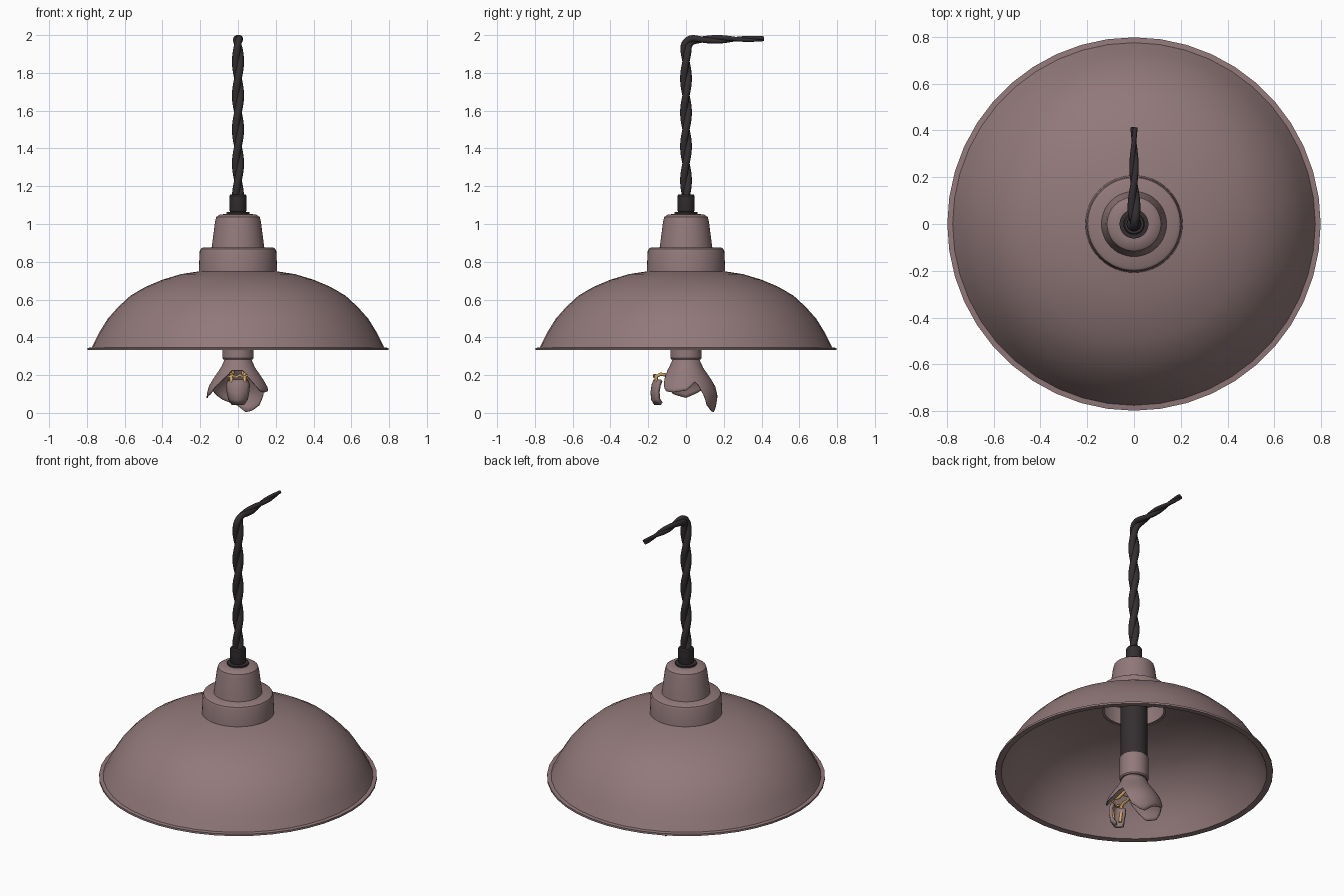
import bpy, bmesh, math
from mathutils import Vector

if "Cube" in bpy.data.objects:
    bpy.data.objects.remove(bpy.data.objects["Cube"])


def material(name, rgb):
    m = bpy.data.materials.new(name)
    m.diffuse_color = (*rgb, 1)
    m.use_nodes = True
    m.node_tree.nodes["Principled BSDF"].inputs["Base Color"].default_value = m.diffuse_color
    return m


MAUVE = material("dusty_mauve", (0.285, 0.19, 0.195))
BLACK = material("soft_black", (0.034, 0.028, 0.030))
GOLD = material("gold_wire", (0.68, 0.42, 0.12))


def finish(name, bm, mat, angle=35):
    bmesh.ops.recalc_face_normals(bm, faces=bm.faces)
    me = bpy.data.meshes.new(name)
    bm.to_mesh(me)
    bm.free()
    me.materials.append(mat)
    ob = bpy.data.objects.new(name, me)
    bpy.context.collection.objects.link(ob)
    bpy.ops.object.select_all(action='DESELECT')
    ob.select_set(True)
    bpy.context.view_layer.objects.active = ob
    bpy.ops.object.shade_smooth_by_angle(angle=math.radians(angle))
    return ob


def lathe(name, profile, mat, n=48):
    bm = bmesh.new()
    rings = []
    for r, z in profile:
        if r == 0:
            rings.append([bm.verts.new((0, 0, z))] * n)
        else:
            rings.append([bm.verts.new((r * math.cos(2 * math.pi * i / n),
                                        r * math.sin(2 * math.pi * i / n), z)) for i in range(n)])
    for a, b in zip(rings, rings[1:]):
        for i in range(n):
            j = (i + 1) % n
            vs = list(dict.fromkeys((a[i], a[j], b[j], b[i])))
            bm.faces.new(vs)
    return finish(name, bm, mat)


def tube(name, pts, radii, mat, sides=10):
    # round tube along a path
    bm = bmesh.new()
    rings = []
    for k, p in enumerate(pts):
        t = (pts[min(k + 1, len(pts) - 1)] - pts[max(k - 1, 0)]).normalized()
        u = (Vector((1, 0, 0)) - t * t.x).normalized()
        v = t.cross(u)
        rings.append([bm.verts.new(p + radii[k] * (u * math.cos(2 * math.pi * i / sides)
                                                   + v * math.sin(2 * math.pi * i / sides)))
                      for i in range(sides)])
    for a, b in zip(rings, rings[1:]):
        for i in range(sides):
            j = (i + 1) % sides
            bm.faces.new((a[i], a[j], b[j], b[i]))
    bm.faces.new(rings[0])
    bm.faces.new(rings[-1])
    return finish(name, bm, mat, 60)


def lerp_table(table, x):
    for (a, va), (b, vb) in zip(table, table[1:]):
        if x <= b:
            return va + (vb - va) * (x - a) / (b - a)
    return table[-1][1]


# Dome shade: outside, then back down the inside
outer = [(0.798, 0.332), (0.798, 0.344), (0.775, 0.346), (0.735, 0.425), (0.69, 0.498), (0.635, 0.56),
         (0.57, 0.62), (0.49, 0.667), (0.40, 0.705), (0.30, 0.735), (0.19, 0.752)]
inner = [(0.18, 0.737), (0.295, 0.72), (0.393, 0.69), (0.482, 0.652), (0.56, 0.606), (0.623, 0.548),
         (0.677, 0.487), (0.721, 0.417), (0.763, 0.334)]
lathe("shade", outer + inner + [outer[0]], MAUVE, 44)

# Stepped cap above the shade
lathe("shade_collar", [(0.17, 0.745), (0.208, 0.745), (0.203, 0.855), (0.198, 0.868), (0.185, 0.876),
                       (0.09, 0.876)], MAUVE)
lathe("shade_cap", [(0.14, 0.872), (0.138, 0.885), (0.121, 1.015), (0.115, 1.037), (0.098, 1.049),
                    (0.07, 1.053), (0, 1.053)], MAUVE)

# Cord grip
lathe("cord_grip", [(0.062, 1.05), (0.062, 1.063), (0.042, 1.065), (0.045, 1.072), (0.046, 1.148),
                    (0.041, 1.155), (0, 1.155)], BLACK, 24)

# Twisted two-strand cord, bent over at the top and tapering to its end
path = [Vector((0, 0, 1.14 + 0.79 * i / 60)) for i in range(60)]
path += [Vector((0, 0.045 - 0.045 * math.cos(a), 1.93 + 0.046 * math.sin(a)))
         for a in [math.pi / 2 * i / 8 for i in range(9)]]
path += [Vector((0, 0.045 + 0.368 * i / 30, 1.976 + 0.005 * i / 30)) for i in range(1, 31)]
for s in range(2):
    pts, radii, dist = [], [], 0
    for k, p in enumerate(path):
        if k:
            dist += (p - path[k - 1]).length
        t = (path[min(k + 1, len(path) - 1)] - path[max(k - 1, 0)]).normalized()
        side = t.cross(Vector((1, 0, 0)))
        f = 1 if dist < 0.78 else max(0.5, 1 - (dist - 0.78) * 1.3)
        a = 2 * math.pi * dist / 0.36 + math.pi * s
        pts.append(p + 0.012 * f * (Vector((1, 0, 0)) * math.cos(a) + side * math.sin(a)))
        radii.append(0.020 * f)
    tube(f"cord_strand_{s + 1}", pts, radii, BLACK)

# Lamp holder inside the shade
lathe("lamp_holder", [(0, 0.87), (0.078, 0.87), (0.078, 0.41), (0, 0.41)], BLACK, 32)
lathe("holder_ring", [(0, 0.425), (0.083, 0.425), (0.083, 0.29), (0.078, 0.283), (0, 0.283)], MAUVE, 32)

# Broken bulb: a glass shell whose lower edge height follows the direction
radius_at = [(-0.01, 0.148), (0.04, 0.16), (0.09, 0.167), (0.14, 0.155), (0.19, 0.125),
             (0.24, 0.09), (0.29, 0.068)]
edge_at = [(0, 0.12), (22, 0.17), (45, 0.04), (62, 0.01), (75, 0.004), (92, 0.04), (120, 0.07),
           (148, 0.12), (180, 0.08), (205, 0.10), (225, 0.16), (250, 0.225), (285, 0.225),
           (300, 0.18), (318, 0.115), (335, 0.11), (360, 0.12)]
bm = bmesh.new()
N, ROWS = 72, 10
grid = []
for i in range(N):
    a = 360 * i / N
    low = lerp_table(edge_at, a)
    col = []
    for j in range(ROWS + 1):
        z = 0.288 + (low - 0.288) * j / ROWS
        r = lerp_table(radius_at, z)
        col.append(bm.verts.new((r * math.cos(math.radians(a)), r * math.sin(math.radians(a)), z)))
    grid.append(col)
for i in range(N):
    a, b = grid[i], grid[(i + 1) % N]
    for j in range(ROWS):
        bm.faces.new((a[j], b[j], b[j + 1], a[j + 1]))
bulb = finish("broken_bulb", bm, MAUVE, 45)
mod = bulb.modifiers.new("glass_thickness", 'SOLIDIFY')
mod.thickness = 0.006

# Hanging shard: a small curved flake in front
bm = bmesh.new()
rows = [(0.178, 0.052, -0.172), (0.15, 0.064, -0.182), (0.11, 0.06, -0.188),
        (0.07, 0.052, -0.185), (0.042, 0.034, -0.168)]
strip = [[bm.verts.new((w * u / 4, y + 0.035 * (u / 4) ** 2, z)) for u in range(-4, 5)] for z, w, y in rows]
for a, b in zip(strip, strip[1:]):
    for i in range(8):
        bm.faces.new((a[i], a[i + 1], b[i + 1], b[i]))
shard = finish("hanging_shard", bm, MAUVE, 60)
mod = shard.modifiers.new("shard_thickness", 'SOLIDIFY')
mod.thickness = 0.02
mod.offset = -1

# Gold filament wires reaching out to the shard
for s in (-1, 1):
    pts = [Vector((s * x, y, z)) for x, y, z in
           [(0.02, 0.0, 0.29), (0.024, -0.05, 0.225), (0.03, -0.1, 0.2), (0.036, -0.135, 0.205),
            (0.036, -0.158, 0.192), (0.034, -0.155, 0.15), (0.025, -0.155, 0.08)]]
    tube("filament_left" if s < 0 else "filament_right", pts, [0.009] * 7, GOLD, 8)
pts = [Vector((x, -0.158 - 0.01 * math.cos(x * 30), 0.195 + 0.006 * math.sin(x * 150)))
       for x in [-0.05 + 0.1 * i / 12 for i in range(13)]]
bm = bmesh.new()
for p, q in zip(pts, pts[1:]):
    c = (p + q) / 2
    res = bmesh.ops.create_cube(bm, size=0.012)
    bmesh.ops.translate(bm, verts=res["verts"], vec=c)
finish("filament_bridge", bm, GOLD)
